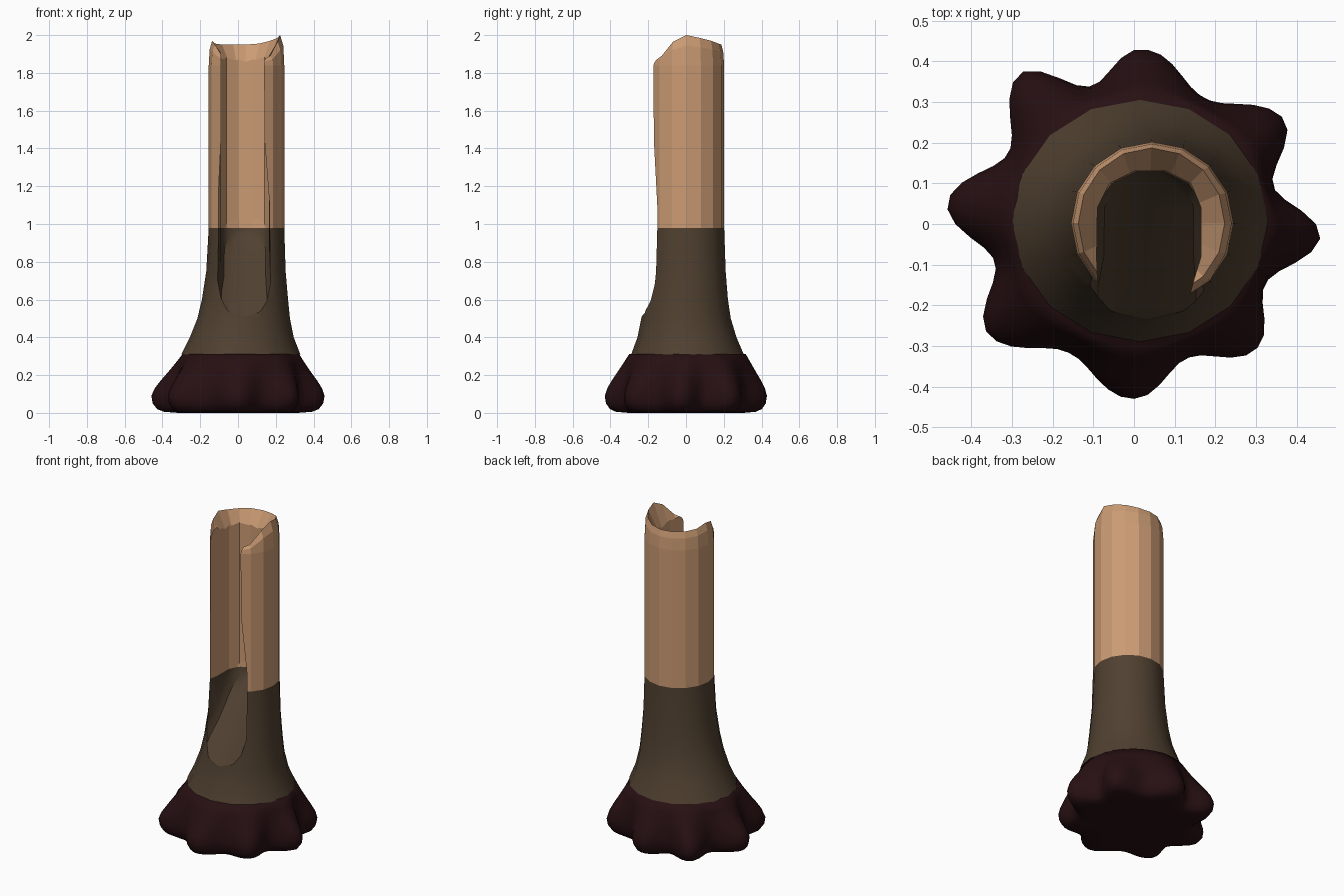
import bpy, bmesh, math
from math import sin, cos, tau, radians

if "Cube" in bpy.data.objects:
    bpy.data.objects.remove(bpy.data.objects["Cube"])


def material(name, rgb):
    m = bpy.data.materials.new(name)
    m.diffuse_color = (*rgb, 1)
    m.use_nodes = True
    m.node_tree.nodes["Principled BSDF"].inputs["Base Color"].default_value = m.diffuse_color
    return m


tan_wood = material("tan wood", (0.60, 0.33, 0.175))
brown_bark = material("brown bark", (0.080, 0.052, 0.030))
dark_root = material("dark root", (0.020, 0.005, 0.006))


def loft(name, rings, strip_caps=False):
    """Skin equal-length closed rings, capped at both ends."""
    bm = bmesh.new()
    rows = [[bm.verts.new(p) for p in ring] for ring in rings]
    n = len(rows[0])
    for a, b in zip(rows, rows[1:]):
        for i in range(n):
            j = (i + 1) % n
            bm.faces.new((a[i], a[j], b[j], b[i]))
    for row in (rows[0], rows[-1]):
        if strip_caps:
            for i in range(n // 2 - 1):
                bm.faces.new((row[i], row[i + 1], row[n - 2 - i], row[n - 1 - i]))
        else:
            bm.faces.new(row)
    bmesh.ops.recalc_face_normals(bm, faces=bm.faces)
    me = bpy.data.meshes.new(name)
    bm.to_mesh(me)
    bm.free()
    ob = bpy.data.objects.new(name, me)
    bpy.context.collection.objects.link(ob)
    return ob


# --- lobed roots: smooth flare with eight uneven toes (angle, reach)
toes = [(-4, .460), (35, .45), (87, .43), (127, .465),
        (174, .462), (217, .45), (270, .43), (314, .43), (356, .460)]


def toe_shape(deg):
    """Reach and 0..1 strength of the toes at one angle."""
    d = (deg + 4) % 360 - 4
    for (a0, r0), (a1, r1) in zip(toes, toes[1:]):
        if a0 <= d <= a1:
            t = (d - a0) / (a1 - a0)
            return r0 + (r1 - r0) * t, (0.5 + 0.5 * cos(tau * t)) ** 1.1
    return toes[0][1], 1.0


# z, valley radius, share of the toe reach
root_profile = [(0.0, .27, .45), (.006, .315, .75), (.02, .335, .9), (.05, .35, .98),
                (.09, .355, 1.0), (.13, .352, .88), (.17, .347, .66), (.21, .338, .44),
                (.26, .325, .2), (.312, .308, 0.0)]
root_rings = []
for z, valley, share in root_profile:
    ring = []
    for i in range(80):
        a = tau * i / 80
        reach, s = toe_shape(math.degrees(a))
        r = valley + (reach - .355) * share * s
        k = max(0, (z - .1) / .21)
        ring.append((r * cos(a) + .015 * k, r * sin(a) + .008 * k, z))
    root_rings.append(ring)
roots = loft("roots", root_rings)
roots.data.materials.append(dark_root)
for p in roots.data.polygons:
    p.use_smooth = True

# --- trunk solid: 16 sides, flared foot, uneven rim and a funnel inside the rim
N = 16
rim = [2.0, 1.985, 1.97, 1.955, 1.95, 1.95, 1.95, 1.955,
       1.97, 1.95, 1.89, 1.86, 1.86, 1.86, 1.89, 1.965]
sections = [(.31, .015, .008, .315, .298), (.40, .02, .005, .275, .262),
            (.50, .03, 0, .245, .237), (.60, .037, 0, .228, .222),
            (.75, .042, .002, .210, .208), (.98, .045, .002, .2, .2),
            (1.84, .045, .002, .2, .2)]


def circle(cx, cy, rx, ry, zs):
    return [(cx + rx * cos(tau * i / N), cy + ry * sin(tau * i / N), zs[i]) for i in range(N)]


rings = [circle(cx, cy, rx, ry, [z] * N) for z, cx, cy, rx, ry in sections]
rings.append(circle(.045, .002, .195, .195, [1.84 + .65 * (z - 1.84) for z in rim]))
rings.append(circle(.043, .002, .18, .185, rim))
rings.append(circle(.04, .002, .12, .12, [1.845] * N))
trunk = loft("hollow_trunk", rings)

# --- cutter for the open channel with a sloping, rounded floor


def channel(xl, xr, zfun, squeeze=1.0):
    pts = [(xl, -.4), (xl, -.15), (-.092, -.08), (-.09, .04), (-.06, .10), (0, .13),
           (.08, .13), (.14, .10), (.165, .04), (.165, -.08), (xr, -.17), (xr, -.4)]
    return [(.035 + (x - .035) * squeeze, y, zfun(y)) for x, y in pts]


def floor(lift):
    return lambda y: .51 + lift + 1.2 * (y + .235)


cutter = loft("channel_cutter", [
    channel(-.108, .172, floor(0), .55),
    channel(-.108, .172, floor(.025), .86),
    channel(-.108, .172, floor(.09)),
    channel(-.106, .168, lambda y: 1.1),
    channel(-.09, .14, lambda y: 1.45),
    channel(-.088, .137, lambda y: 2.2)], strip_caps=True)
cutter.hide_render = True

mod = trunk.modifiers.new("channel", 'BOOLEAN')
mod.operation = 'DIFFERENCE'
mod.solver = 'EXACT'
mod.object = cutter
dg = bpy.context.evaluated_depsgraph_get()
trunk_mesh = bpy.data.meshes.new_from_object(trunk.evaluated_get(dg))
trunk.modifiers.clear()
trunk.data = trunk_mesh
bpy.data.objects.remove(cutter)

# --- split the colours by height; soft shading on the flare, flat facets above
trunk_mesh.materials.clear()
trunk_mesh.materials.append(tan_wood)
trunk_mesh.materials.append(brown_bark)
bm = bmesh.new()
bm.from_mesh(trunk_mesh)
bmesh.ops.bisect_plane(bm, geom=bm.verts[:] + bm.edges[:] + bm.faces[:], dist=1e-5,
                       plane_co=(0, 0, .98), plane_no=(0, 0, 1))
for f in bm.faces:
    low = f.calc_center_median().z < .98
    f.material_index = 1 if low else 0
    f.smooth = low
for e in bm.edges:
    e.smooth = len(e.link_faces) == 2 and e.calc_face_angle(0) < radians(30)
bm.to_mesh(trunk_mesh)
bm.free()
